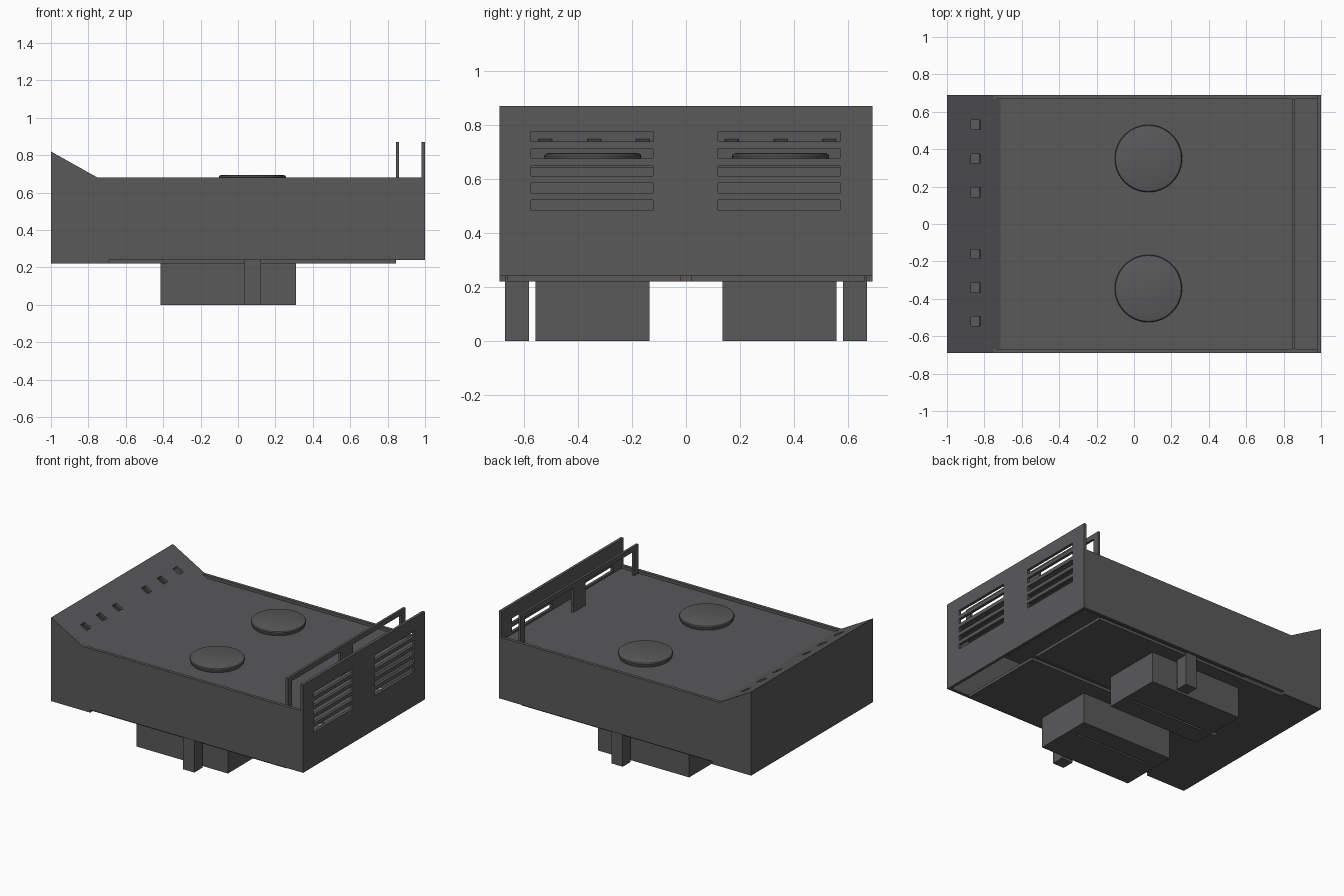
import bpy, bmesh, math
from mathutils import Matrix, Vector

if "Cube" in bpy.data.objects:
    bpy.data.objects.remove(bpy.data.objects["Cube"])

grey = bpy.data.materials.new("dark_grey_metal")
grey.diffuse_color = (0.10, 0.10, 0.105, 1)
grey.use_nodes = True
grey.node_tree.nodes["Principled BSDF"].inputs["Base Color"].default_value = grey.diffuse_color


def finish(name, bm):
    bmesh.ops.recalc_face_normals(bm, faces=bm.faces)
    me = bpy.data.meshes.new(name)
    bm.to_mesh(me)
    bm.free()
    me.materials.append(grey)
    ob = bpy.data.objects.new(name, me)
    bpy.context.collection.objects.link(ob)
    return ob


def add_box(bm, x, y, z):
    c = Vector(((x[0] + x[1]) / 2, (y[0] + y[1]) / 2, (z[0] + z[1]) / 2))
    m = Matrix.Translation(c) @ Matrix.Diagonal((x[1] - x[0], y[1] - y[0], z[1] - z[0], 1))
    bmesh.ops.create_cube(bm, size=1, matrix=m)


def boxes(name, specs):
    bm = bmesh.new()
    for s in specs:
        add_box(bm, *s)
    return finish(name, bm)


def prism(name, profile, y0, y1):
    """Extrude an x-z profile along y."""
    bm = bmesh.new()
    f = bm.faces.new([bm.verts.new((x, y0, z)) for x, z in profile])
    r = bmesh.ops.extrude_face_region(bm, geom=[f])
    bmesh.ops.translate(bm, vec=(0, y1 - y0, 0),
                        verts=[v for v in r["geom"] if isinstance(v, bmesh.types.BMVert)])
    return finish(name, bm)


def cut(ob, cutter):
    mod = ob.modifiers.new("openings", "BOOLEAN")
    mod.operation = "DIFFERENCE"
    mod.solver = "EXACT"
    mod.object = cutter
    bpy.context.view_layer.objects.active = ob
    bpy.ops.object.modifier_apply(modifier=mod.name)
    bpy.data.objects.remove(cutter)


# Side walls with the raised control end
wall = [(-1, 0.22), (-0.69, 0.22), (-0.69, 0.24), (0.98, 0.24),
        (0.98, 0.68), (-0.75, 0.68), (-1, 0.82)]
prism("front_wall", wall, -0.69, -0.667)
prism("back_wall", wall, 0.667, 0.69)

# Left end wall and the underside beneath the control end
boxes("left_wall", [((-1, -0.98), (-0.667, 0.667), (0.22, 0.805))])
boxes("left_underside", [((-0.98, -0.69), (-0.667, 0.667), (0.22, 0.24))])

# Sloped control panel with six square openings
panel = prism("control_panel", [(-1, 0.82), (-0.714, 0.66), (-0.724, 0.643), (-1, 0.797)], -0.667, 0.667)
tilt = math.atan2(0.14, 0.25)
bm = bmesh.new()
for y in (-0.52, -0.34, -0.16, 0.17, 0.35, 0.53):
    m = (Matrix.Translation((-0.845, y, 0.733)) @ Matrix.Rotation(tilt, 4, "Y")
         @ Matrix.Diagonal((0.058, 0.05, 0.12, 1)))
    bmesh.ops.create_cube(bm, size=1, matrix=m)
cut(panel, finish("control_cutter", bm))

# Recessed top plate
boxes("top_plate", [((-0.725, 0.98), (-0.667, 0.667), (0.64, 0.66))])

# Tall right panel with two stacks of vent slots
vent = boxes("vent_panel", [((0.98, 1), (-0.69, 0.69), (0.24, 0.87))])
slots = []
for a, b in ((-0.573, -0.122), (0.118, 0.57)):
    for i in range(5):
        z = 0.485 + i * 0.063
        slots.append(((0.95, 1.03), (a, b), (z, z + 0.037)))
cut(vent, boxes("vent_cutter", slots))

# Guard rail on three posts
boxes("guard_rail", [
    ((0.845, 0.862), (-0.667, 0.667), (0.835, 0.87)),
    ((0.845, 0.862), (-0.667, -0.62), (0.66, 0.835)),
    ((0.845, 0.862), (0.62, 0.667), (0.66, 0.835)),
    ((0.845, 0.862), (-0.07, 0.07), (0.66, 0.835))])

# Round cooking plates with rounded rims
rim = [(0.172, 0.66), (0.179, 0.677), (0.180, 0.684), (0.176, 0.691), (0.165, 0.695)]
n = 48
for side, cy in (("front", -0.345), ("back", 0.35)):
    bm = bmesh.new()
    rings = [[bm.verts.new((0.077 + r * math.cos(2 * math.pi * k / n),
                            cy + r * math.sin(2 * math.pi * k / n), z)) for k in range(n)]
             for r, z in rim]
    for lo, hi in zip(rings, rings[1:]):
        for k in range(n):
            bm.faces.new((lo[k], lo[(k + 1) % n], hi[(k + 1) % n], hi[k]))
    bm.faces.new(rings[-1])
    bm.faces.new(rings[0][::-1])
    ob = finish(side + "_round_plate", bm)
    for o in bpy.context.selected_objects:
        o.select_set(False)
    ob.select_set(True)
    bpy.context.view_layer.objects.active = ob
    bpy.ops.object.shade_smooth_by_angle(angle=math.radians(35))

# Underside: paired covers, slotted boxes and short legs
for side, s in (("front", -1), ("back", 1)):
    def span(a, b):
        return tuple(sorted((s * a, s * b)))
    boxes(side + "_bottom_cover", [((-0.69, 0.845), span(0.02, 0.66), (0.22, 0.24))])
    under = boxes(side + "_under_box", [((-0.415, 0.31), span(0.135, 0.557), (0, 0.225))])
    cut(under, boxes("slot_cutter", [((-0.35, 0.25), span(0.275, 0.29), (-0.05, 0.02))]))
    boxes(side + "_leg", [((0.033, 0.123), span(0.58, 0.67), (0, 0.24))])
